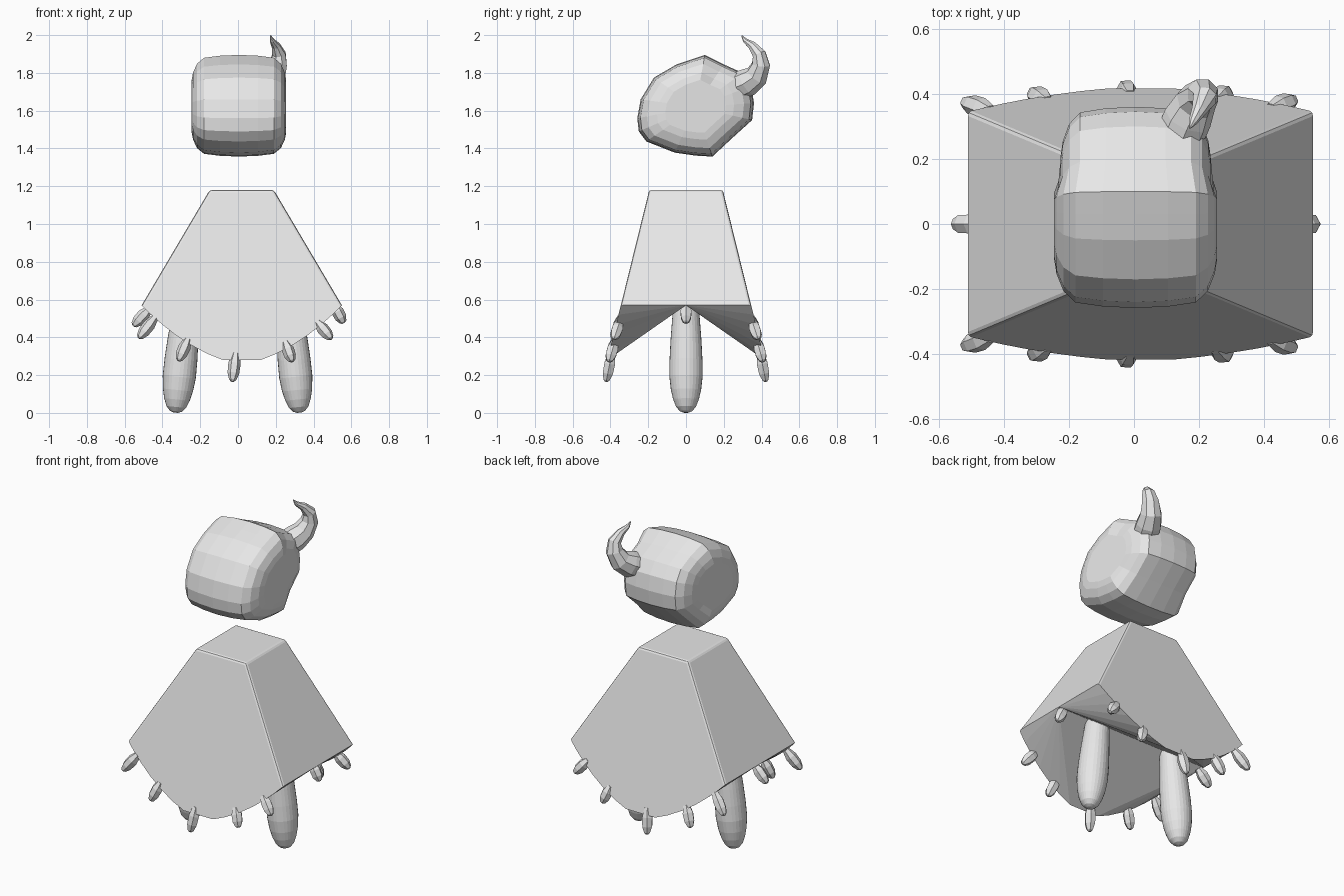
import bpy, bmesh, math
from mathutils import Vector

if "Cube" in bpy.data.objects:
    bpy.data.objects.remove(bpy.data.objects["Cube"])

grey = bpy.data.materials.new("plain_grey")
grey.diffuse_color = (0.8, 0.8, 0.8, 1)
grey.use_nodes = True
grey.node_tree.nodes["Principled BSDF"].inputs["Base Color"].default_value = grey.diffuse_color


def finish(name, bm):
    bmesh.ops.recalc_face_normals(bm, faces=bm.faces)
    me = bpy.data.meshes.new(name)
    bm.to_mesh(me)
    bm.free()
    me.materials.append(grey)
    ob = bpy.data.objects.new(name, me)
    bpy.context.collection.objects.link(ob)
    return ob


def skin(bm, rings):
    """Join matching rings of points and close both ends."""
    vr = [[bm.verts.new(p) for p in r] for r in rings]
    n = len(vr[0])
    for a, b in zip(vr, vr[1:]):
        for i in range(n):
            j = (i + 1) % n
            bm.faces.new((a[i], a[j], b[j], b[i]))
    bm.faces.new(vr[0])
    bm.faces.new(vr[-1])


def tube(name, path, radii, sides):
    """Sweep a round section along a path with changing radius."""
    pts = [Vector(p) for p in path]
    rings = []
    ref = None
    for k, p in enumerate(pts):
        t = (pts[min(k + 1, len(pts) - 1)] - pts[max(k - 1, 0)]).normalized()
        if ref is None:
            ref = Vector((1, 0, 0)) if abs(t.x) < 0.8 else Vector((0, 1, 0))
        u = (ref - t * ref.dot(t)).normalized()
        ref = u
        v = t.cross(u)
        angles = [2 * math.pi * i / sides for i in range(sides)]
        rings.append([p + radii[k] * (u * math.cos(a) + v * math.sin(a)) for a in angles])
    bm = bmesh.new()
    skin(bm, rings)
    return finish(name, bm)


# Cloak: tapered block with curved front and back hems and a wedge-shaped underside
CX = 0.02
HEM = [(0.53, 0.57), (0.48, 0.52), (0.42, 0.467), (0.35, 0.412),
       (0.27, 0.36), (0.18, 0.312), (0.10, 0.28)]
hem = HEM + [(-x, z) for x, z in reversed(HEM)]


def depth(z):
    return 0.195 + (1.18 - z) * 0.246


bm = bmesh.new()
ridge = [bm.verts.new((CX + s * 0.53, 0, 0.57)) for s in (1, -1)]
top, rims = [], []
for s in (-1, 1):
    tr, tl = [bm.verts.new((CX + x, s * 0.195, 1.18)) for x in (0.17, -0.17)]
    rim = [bm.verts.new((CX + x, s * depth(z), z)) for x, z in hem]
    bm.faces.new([tl, tr] + rim)
    m = len(HEM)
    for i in range(m - 1):
        bm.faces.new((ridge[0], rim[i], rim[i + 1]))
        bm.faces.new((ridge[1], rim[m + i], rim[m + i + 1]))
    bm.faces.new((ridge[0], rim[m - 1], rim[m], ridge[1]))
    top.append((tr, tl))
    rims.append(rim)
bm.faces.new((top[0][0], top[0][1], top[1][1], top[1][0]))
for k, e in ((0, 0), (1, -1)):
    bm.faces.new((top[0][k], rims[0][e], ridge[k], rims[1][e], top[1][k]))
bmesh.ops.recalc_face_normals(bm, faces=bm.faces)
tops = {v for pair in top for v in pair}
edges = [e for e in bm.edges if e.verts[0] in tops or e.verts[1] in tops]
bmesh.ops.bevel(bm, geom=edges, offset=0.013, segments=2, profile=0.5, affect='EDGES')
finish("cloak", bm)

# Legs: slightly splayed rounded posts
LEG = [(0.0, 0.012), (0.008, 0.032), (0.03, 0.052), (0.07, 0.068), (0.12, 0.080),
       (0.19, 0.088), (0.28, 0.087), (0.38, 0.082), (0.50, 0.073), (0.58, 0.066)]
for side, cx in (("left", -0.33), ("right", 0.325)):
    s = math.copysign(1, cx)
    leg = tube(side + "_leg", [(cx - s * 0.10 * z, 0, z) for z, r in LEG],
               [r for z, r in LEG], 28)
    # lowest point rests on the floor
    low = min(v.co.z for v in leg.data.vertices)
    for v in leg.data.vertices:
        v.co.z -= low


# Claws hanging along the hem
def claw(name, base, tip):
    a, b = Vector(base), Vector(tip)
    steps = [0, 0.35, 0.7, 0.93, 1]
    tube(name, [a.lerp(b, t) for t in steps], [0.020, 0.033, 0.031, 0.019, 0.008], 6)


ROW = [(-0.44, 0.505, -0.525, 0.395), (-0.265, 0.39, -0.315, 0.275),
       (-0.012, 0.315, -0.03, 0.165), (0.25, 0.375, 0.288, 0.27),
       (0.42, 0.48, 0.495, 0.39)]
for label, s in (("front", -1), ("back", 1)):
    for i, (x0, z0, x1, z1) in enumerate(ROW):
        y = depth(z0) - 0.015
        claw(f"{label}_claw_{i + 1}", (x0, s * y, z0), (x1, s * (y + 0.03), z1))
claw("left_claw", (-0.47, 0, 0.55), (-0.555, 0, 0.46))
claw("right_claw", (0.51, 0, 0.57), (0.56, 0, 0.475))

# Head: rounded block skinned across its width
PROFILE = [(-0.258, 1.56), (-0.24, 1.66), (-0.17, 1.775), (-0.05, 1.845), (0.03, 1.872),
           (0.10, 1.895), (0.20, 1.845), (0.30, 1.80), (0.345, 1.73), (0.36, 1.64),
           (0.35, 1.55), (0.245, 1.455), (0.14, 1.357), (0.05, 1.362), (-0.06, 1.378),
           (-0.21, 1.437), (-0.25, 1.49)]
HALF = [(0.25, 0.52), (0.243, 0.66), (0.222, 0.83), (0.185, 0.945), (0.10, 0.985)]
slices = [(-x, s) for x, s in HALF] + [(0, 1)] + [(x, s) for x, s in reversed(HALF)]
cy, cz = 0.05, 1.62
rings = []
for x, s in slices:
    ring = []
    for y, z in PROFILE:
        narrow = 0.92 if y > 0.15 else 1.0
        ring.append((0.005 + x * narrow, cy + (y - cy) * s, cz + (z - cz) * s))
    rings.append(ring)
bm = bmesh.new()
skin(bm, rings)
finish("head", bm)

# Single curved horn at the back right of the head
tube("horn",
     [(0.15, 0.29, 1.735), (0.165, 0.325, 1.75), (0.19, 0.375, 1.785), (0.212, 0.397, 1.845),
      (0.217, 0.387, 1.90), (0.20, 0.35, 1.945), (0.18, 0.312, 1.972), (0.172, 0.295, 1.998)],
     [0.075, 0.075, 0.064, 0.051, 0.038, 0.024, 0.013, 0.003], 8)
